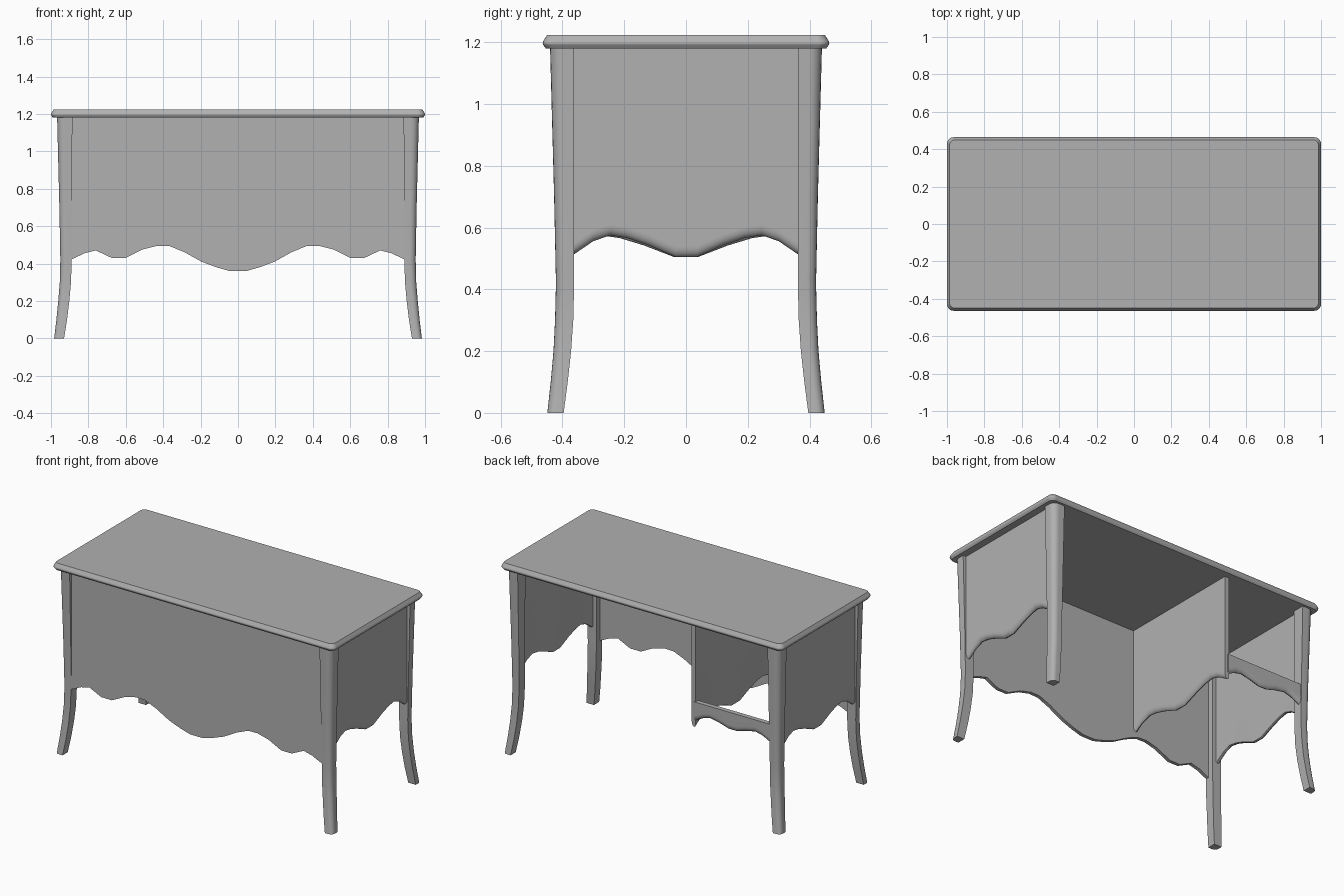
import bpy, bmesh, math

if "Cube" in bpy.data.objects:
    bpy.data.objects.remove(bpy.data.objects["Cube"])

grey = bpy.data.materials.new("dark_grey")
grey.diffuse_color = (.44, .44, .44, 1)
grey.use_nodes = True
grey.node_tree.nodes["Principled BSDF"].inputs["Base Color"].default_value = grey.diffuse_color


def loft(name, rings, mirror=None):
    """Skin closed rings of points, cap both ends, shade smooth by angle."""
    bm = bmesh.new()
    vs = [[bm.verts.new(p) for p in r] for r in rings]
    n = len(rings[0])
    for a, b in zip(vs, vs[1:]):
        for i in range(n):
            bm.faces.new((a[i], a[(i + 1) % n], b[(i + 1) % n], b[i]))
    bm.faces.new(vs[0])
    bm.faces.new(vs[-1])
    bmesh.ops.recalc_face_normals(bm, faces=bm.faces)
    me = bpy.data.meshes.new(name)
    bm.to_mesh(me)
    bm.free()
    me.materials.append(grey)
    ob = bpy.data.objects.new(name, me)
    bpy.context.collection.objects.link(ob)
    if mirror:
        mod = ob.modifiers.new("Mirror", 'MIRROR')
        mod.use_axis = mirror
        mod.use_mirror_merge = False
    bpy.ops.object.select_all(action='DESELECT')
    bpy.context.view_layer.objects.active = ob
    ob.select_set(True)
    bpy.ops.object.shade_smooth_by_angle(angle=math.radians(35))
    # Keep the large faces flat next to their rounded edges
    ob.modifiers.new("Weighted", 'WEIGHTED_NORMAL').keep_sharp = True
    return ob


def symmetric(half):
    return [(-u, z) for u, z in reversed(half)] + list(half)


def panel(name, edge, place, inner, outer, top, section, mirror=None):
    """Board whose lower edge follows edge; section = (across 0..1, lift) points."""
    rings = []
    for u, z in edge:
        ring = [place(u, inner, top)]
        ring += [place(u, inner + (outer - inner) * f, z + dz) for f, dz in section]
        ring.append(place(u, outer, top))
        rings.append(ring)
    return loft(name, rings, mirror)


along_x = lambda u, d, z: (u, d, z)
along_y = lambda u, d, z: (d, u, z)
SQUARE = [(0, 0), (1, 0)]
ROUNDED = [(0, .012), (.15, .003), (.4, 0), (.65, .003), (.85, .012), (.96, .022), (1, .035)]
TOP_Z = 1.18

# Table top: rounded rectangle rings following the moulded edge
rings = []
for z, inset in [(1.18, .010), (1.192, .001), (1.197, 0), (1.204, .002), (1.223, .014)]:
    hx, hy, r = 1 - inset, .464 - inset, .035 - inset * .5
    ring = []
    for k, (sx, sy) in enumerate([(1, 1), (-1, 1), (-1, -1), (1, -1)]):
        for j in range(6):
            a = math.pi / 2 * (k + j / 5)
            ring.append((sx * (hx - r) + r * math.cos(a), sy * (hy - r) + r * math.sin(a), z))
    rings.append(ring)
loft("table_top", rings)

# Legs: flared, with a rounded outer corner (z, x outer, x inner, y outer, y inner)
leg = [(0, .983, .930, .449, .396), (.1, .971, .914, .438, .383), (.2, .961, .902, .429, .372),
       (.3, .953, .893, .424, .365), (.42, .950, .889, .421, .362), (.7, .955, .887, .427, .362),
       (TOP_Z, .967, .886, .440, .362)]
rings = []
for z, xo, xi, yo, yi in leg:
    rx, ry = (xo - xi) * .5, (yo - yi) * .5
    ring = [(xi, yo, z), (xi, yi, z), (xo, yi, z)]
    for j in range(6):
        a = math.pi / 2 * j / 5
        ring.append((xo - rx + rx * math.cos(a), yo - ry + ry * math.sin(a), z))
    rings.append(ring)
loft("legs", rings, (True, True, False))

# Front panel with scalloped apron
front = symmetric([(.045, .36), (.115, .38), (.195, .41), (.285, .46), (.365, .493), (.43, .495),
                   (.51, .475), (.60, .43), (.675, .43), (.76, .47), (.82, .455), (.895, .42)])
panel("front_panel", front, along_x, -.398, -.420, TOP_Z, SQUARE)

# Side panels and inner divider share one scallop
side = symmetric([(.035, .505), (.12, .542), (.19, .566), (.245, .575), (.30, .556), (.366, .511)])
panel("side_panels", side, along_y, .912, .945, TOP_Z, ROUNDED, (True, False, False))
divider = [(u * 1.13, z) for u, z in side]
panel("divider_panel", divider, along_y, -.358, -.33, TOP_Z, ROUNDED)

# Low scalloped rail across the back of the compartment
rail = [(-.62 + u, z) for u, z in symmetric(
    [(.03, .56), (.09, .578), (.16, .592), (.21, .58), (.27, .55)])]
panel("back_rail", rail, along_x, .39, .42, .675, ROUNDED)
